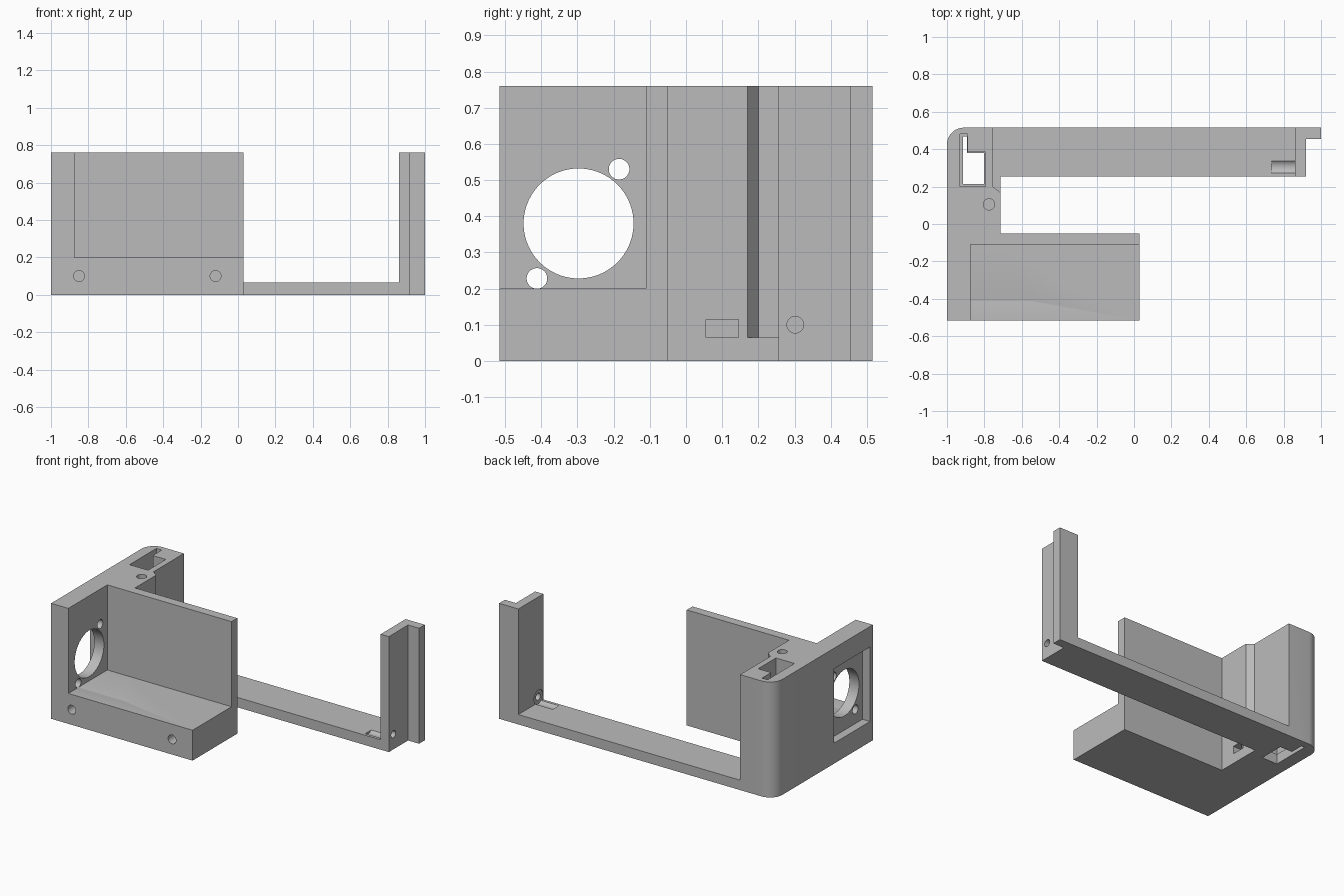
import bpy
import math
from mathutils import Vector

cube = bpy.data.objects.get("Cube")
if cube:
    bpy.data.objects.remove(cube, do_unlink=True)

grey = bpy.data.materials.new("plain_grey")
grey.use_nodes = True
COLOUR = (0.5, 0.5, 0.5, 1)
grey.diffuse_color = COLOUR
for node in grey.node_tree.nodes:
    if node.type == "BSDF_PRINCIPLED":
        node.inputs["Base Color"].default_value = COLOUR


def prism(name, outline, z0, z1):
    """Extrude a counter-clockwise plan outline between two heights."""
    n = len(outline)
    verts = [(x, y, z) for z in (z0, z1) for x, y in outline]
    faces = [list(range(n))[::-1], list(range(n, 2 * n))]
    faces += [(i, (i + 1) % n, n + (i + 1) % n, n + i) for i in range(n)]
    mesh = bpy.data.meshes.new(name)
    mesh.from_pydata(verts, [], faces)
    mesh.materials.append(grey)
    ob = bpy.data.objects.new(name, mesh)
    bpy.context.collection.objects.link(ob)
    return ob


def box(name, xs, ys, zs):
    (a, b), (c, d) = xs, ys
    return prism(name, [(a, c), (b, c), (b, d), (a, d)], *zs)


def rod(name, start, end, radius, sides=48):
    """Cylinder between two points."""
    a, b = Vector(start), Vector(end)
    ring = [(radius * math.cos(math.tau * i / sides),
             radius * math.sin(math.tau * i / sides)) for i in range(sides)]
    ob = prism(name, ring, 0, (b - a).length)
    turn = (b - a).to_track_quat("Z", "Y").to_matrix().to_4x4()
    turn.translation = a
    ob.data.transform(turn)
    return ob


def combine(target, tool, operation):
    """Apply a boolean and discard the tool."""
    tool.hide_render = True
    mod = target.modifiers.new("combine", "BOOLEAN")
    mod.operation = operation
    mod.solver = "EXACT"
    mod.object = tool
    bpy.context.view_layer.objects.active = target
    bpy.ops.object.modifier_apply(modifier=mod.name)
    bpy.data.objects.remove(tool, do_unlink=True)


TOP, PLATE, FLOOR = 0.76, 0.065, 0.2
BACK, FRONT = 0.515, -0.515

# Corner tower with rounded outer corner and chamfered inner step
R = 0.09
arc = [(-1 + R + R * math.cos(t), BACK - R + R * math.sin(t))
       for t in (math.radians(90 + 90 * i / 12) for i in range(13))]
body = prism("bracket_body", [(-1, -0.11), (-0.715, -0.11), (-0.715, 0.17),
             (-0.755, 0.2), (-0.755, BACK)] + arc, 0, TOP)

# Solid parts joined to the tower
post = [(0.86, 0.255), (0.92, 0.255), (0.92, 0.455), (1, 0.455), (1, BACK), (0.86, BACK)]
for part in (
    box("fan_wall", (-1, -0.875), (FRONT, -0.08), (0, TOP)),
    box("floor_block", (-0.95, 0.03), (FRONT, -0.08), (0, FLOOR)),
    box("screen_wall", (-0.95, 0.03), (-0.11, -0.05), (0, TOP)),
    box("rear_bar", (-0.85, 0.9), (0.255, BACK), (0, PLATE)),
    box("bar_root", (-0.85, -0.715), (0.1, 0.255), (0, PLATE)),
    prism("end_post", post, 0, TOP),
):
    combine(body, part, "UNION")


def slot(x0, x1, xm, y0, y1, ym, z0, z1):
    """L-shaped socket."""
    return prism("socket", [(x0, y0), (x1, y0), (x1, ym), (xm, ym), (xm, y1), (x0, y1)], z0, z1)


# Openings: fan recess, fan bore, screw holes, socket, nut slot
cutters = [
    box("fan_recess", (-1.1, -0.945), (-0.485, -0.11), (0.135, 0.625)),
    rod("fan_bore", (-1.1, -0.297, 0.38), (-0.8, -0.297, 0.38), 0.152, 72),
    slot(-0.93, -0.795, -0.89, 0.2, 0.48, 0.385, PLATE, 0.9),
    slot(-0.915, -0.803, -0.892, 0.215, 0.468, 0.38, -0.1, 0.1),
    box("nut_slot", (-0.825, -0.6), (0.055, 0.145), (PLATE, 0.115)),
    rod("tower_screw_hole", (-0.775, 0.105, 0.09), (-0.775, 0.105, 0.9), 0.03),
    rod("post_hole", (0.8, 0.302, 0.1), (1.1, 0.302, 0.1), 0.023),
    rod("post_counterbore", (0.735, 0.305, 0.1), (0.865, 0.305, 0.1), 0.047),
]
cutters += [rod("fan_screw_hole", (-1.1, y, z), (-0.55, y, z), 0.0285)
            for y, z in ((-0.185, 0.53), (-0.412, 0.228))]
cutters += [rod("front_screw_hole", (x, -0.6, 0.1), (x, -0.25, 0.1), 0.029)
            for x in (-0.85, -0.12)]
for cutter in cutters:
    combine(body, cutter, "DIFFERENCE")

# Smooth round surfaces, crisp edges
for ob in bpy.context.selected_objects:
    ob.select_set(False)
body.select_set(True)
bpy.context.view_layer.objects.active = body
bpy.ops.object.shade_smooth_by_angle(angle=math.radians(25))
